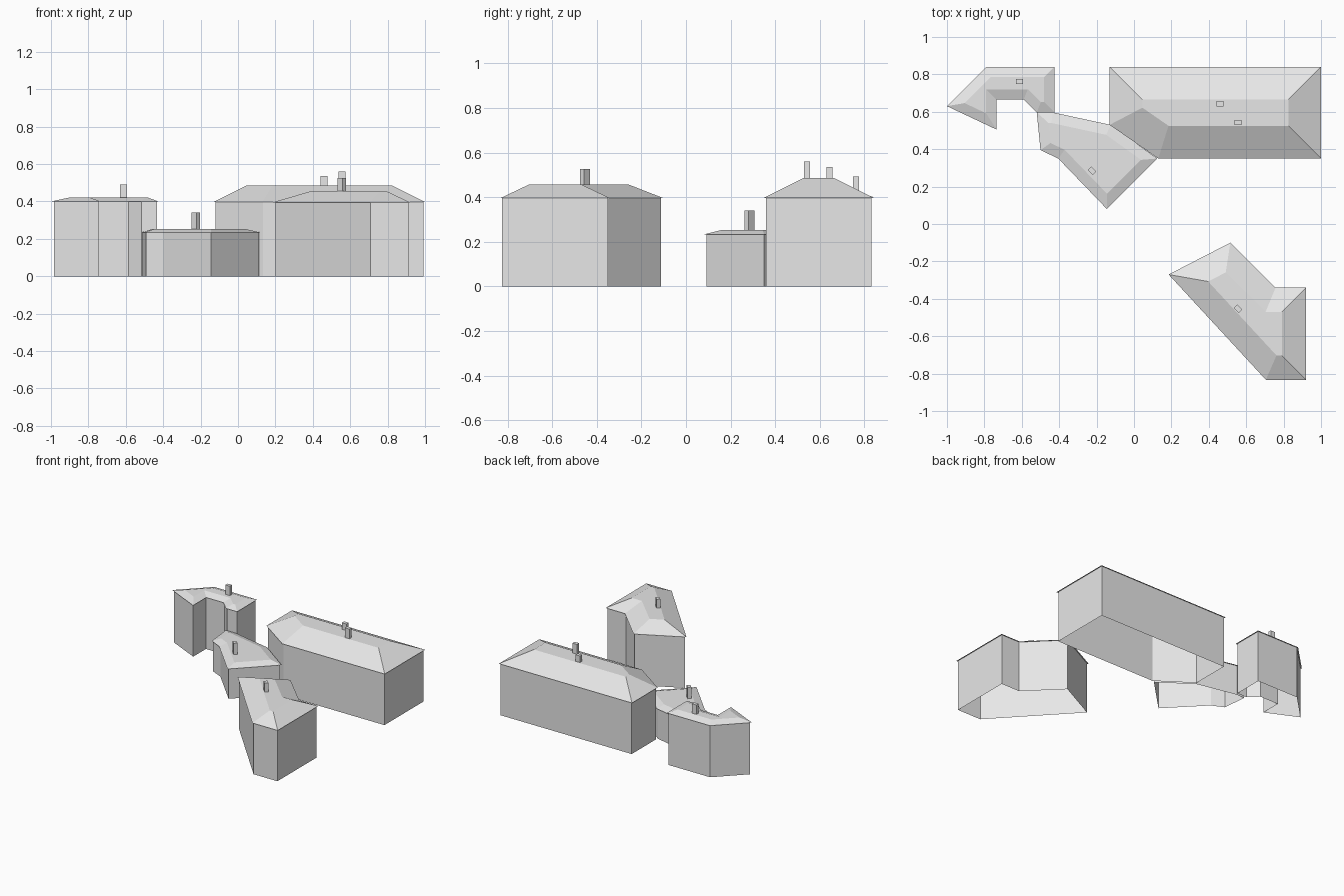
import bpy
import bmesh
import math
from mathutils import Vector, Matrix

cube = bpy.data.objects.get("Cube")
if cube:
    bpy.data.objects.remove(cube, do_unlink=True)

grey = bpy.data.materials.new("plain_grey")
grey.use_nodes = True
grey.diffuse_color = (0.8, 0.8, 0.8, 1)
grey.node_tree.nodes["Principled BSDF"].inputs["Base Color"].default_value = (0.8, 0.8, 0.8, 1)

OVERHANG = 0.009


def inset(outline, dist):
    """Move every edge of a counter-clockwise outline inward by dist."""
    pts = [Vector(p) for p in outline]
    result = []
    for i, p in enumerate(pts):
        before = (p - pts[i - 1]).normalized()
        after = (pts[(i + 1) % len(pts)] - p).normalized()
        n1 = Vector((-before.y, before.x))
        n2 = Vector((-after.y, after.x))
        result.append(p + (n1 + n2) * dist / (1 + n1.dot(n2)))
    return result


def shell(name, rings, cap):
    """Join outlines at given heights, optionally closing the top."""
    bm = bmesh.new()
    loops = [[bm.verts.new((p[0], p[1], z)) for p in ring] for ring, z in rings]
    for low, high in zip(loops, loops[1:]):
        for i in range(len(low)):
            j = (i + 1) % len(low)
            bm.faces.new((low[i], low[j], high[j], high[i]))
    if cap:
        bm.faces.new(loops[-1])
    finish(name, bm)


def finish(name, bm):
    mesh = bpy.data.meshes.new(name)
    bm.to_mesh(mesh)
    bm.free()
    mesh.materials.append(grey)
    bpy.context.collection.objects.link(bpy.data.objects.new(name, mesh))


def building(name, eaves, eave_z, top_z, slope):
    """Open-bottomed walls under a flat-topped hipped roof."""
    wall = inset(eaves, OVERHANG)
    shell(name + "_walls", [(wall, 0), (wall, eave_z)], False)
    shell(name + "_roof",
          [(wall, eave_z), (eaves, eave_z), (inset(eaves, slope), top_z)], True)


def chimney(name, x, y, bottom, top, angle=0):
    bm = bmesh.new()
    place = (Matrix.Translation((x, y, (bottom + top) / 2))
             @ Matrix.Rotation(math.radians(angle), 4, 'Z')
             @ Matrix.Diagonal((0.038, 0.027, top - bottom, 1)))
    bmesh.ops.create_cube(bm, size=1, matrix=place)
    finish(name, bm)


# Large hall
building("hall", [(-.13, .84), (-.13, .53), (.13, .35), (1, .35), (1, .84)],
         .397, .485, .175)
chimney("hall_back_chimney", .46, .643, .47, .535)
chimney("hall_front_chimney", .555, .543, .46, .56)

# Angled front house
building("front_house", [(.185, -.27), (.705, -.833), (.92, -.833),
                         (.92, -.34), (.757, -.34), (.515, -.10)],
         .395, .457, .13)
chimney("front_house_chimney", .555, -.453, .44, .525, -45)

# Low annex joined to the hall
building("annex", [(-.52, .597), (-.5, .395), (-.405, .35), (-.145, .08),
                   (.125, .35), (-.125, .53), (-.435, .597)],
         .233, .253, .057)
chimney("annex_chimney", -.225, .285, .24, .34, -45)

# Bent rear house
building("rear_house", [(-1, .63), (-.735, .505), (-.735, .665), (-.59, .665),
                        (-.52, .597), (-.425, .597), (-.425, .84), (-.79, .84)],
         .4, .42, .055)
chimney("rear_house_chimney", -.613, .763, .41, .492)
